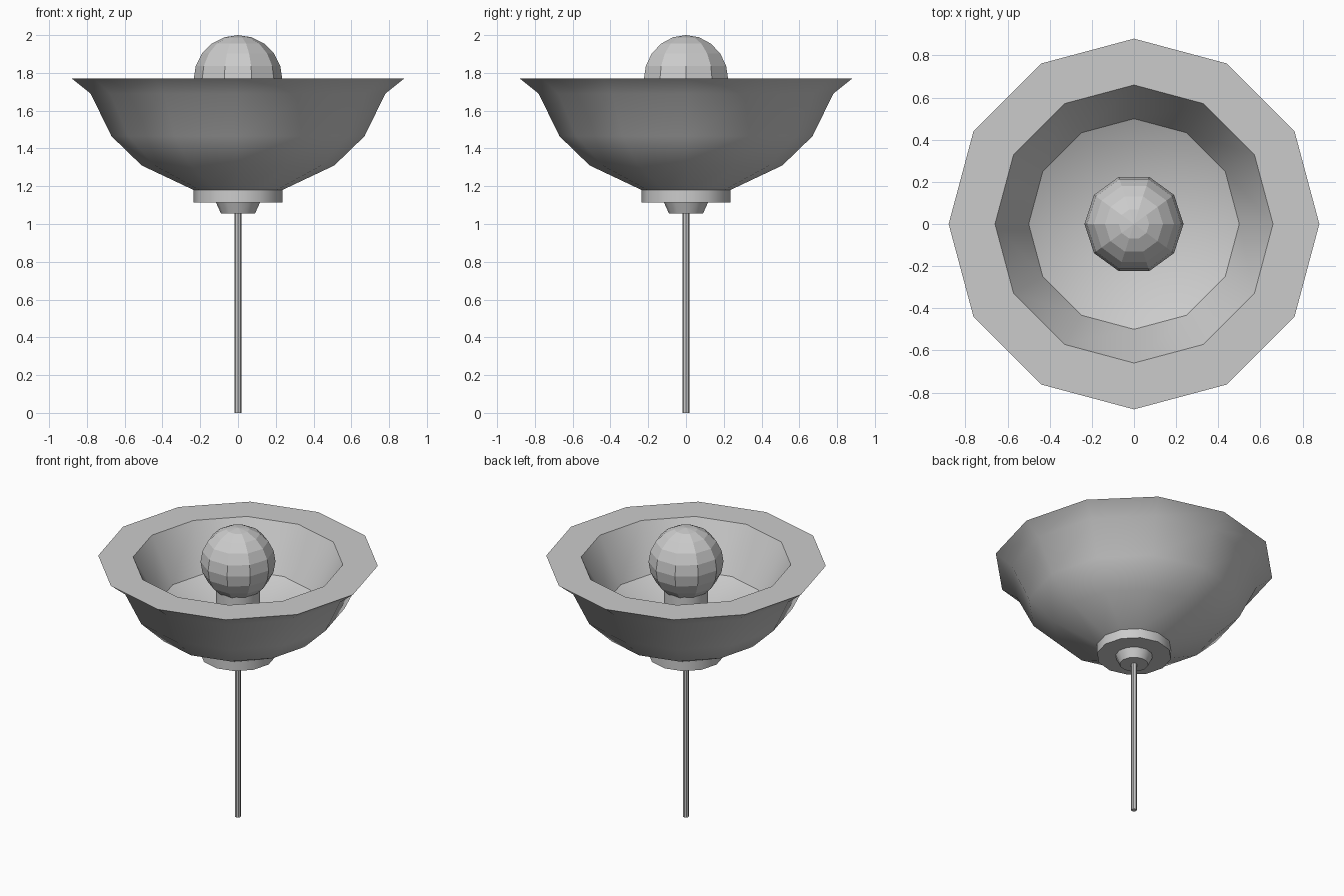
import bpy, bmesh, math

cube = bpy.data.objects.get("Cube")
if cube:
    bpy.data.objects.remove(cube, do_unlink=True)

grey = bpy.data.materials.new("plain_grey")
grey.use_nodes = True
grey.diffuse_color = (0.6, 0.6, 0.6, 1)
grey.node_tree.nodes["Principled BSDF"].inputs["Base Color"].default_value = (0.6, 0.6, 0.6, 1)


def lathe(name, profile, sides, smooth=30.5):
    """Spin an (r, z) profile, running from bottom axis outwards, about z."""
    bm = bmesh.new()
    rings = []
    for r, z in profile:
        if r == 0:
            rings.append([bm.verts.new((0, 0, z))] * sides)
        else:
            angles = [2 * math.pi * i / sides for i in range(sides)]
            rings.append([bm.verts.new((r * math.cos(a), r * math.sin(a), z)) for a in angles])
    for low, high in zip(rings, rings[1:]):
        for i in range(sides):
            j = (i + 1) % sides
            corners = dict.fromkeys((low[i], low[j], high[j], high[i]))
            bm.faces.new(list(corners))
    bmesh.ops.recalc_face_normals(bm, faces=bm.faces)
    mesh = bpy.data.meshes.new(name)
    bm.to_mesh(mesh)
    bm.free()
    mesh.materials.append(grey)
    obj = bpy.data.objects.new(name, mesh)
    bpy.context.collection.objects.link(obj)
    if smooth:
        bpy.ops.object.select_all(action='DESELECT')
        obj.select_set(True)
        bpy.context.view_layer.objects.active = obj
        bpy.ops.object.shade_smooth_by_angle(angle=math.radians(smooth))
    return obj


# Thick faceted bowl with foot, flat rim and hollow inside
lathe("bowl", [(0, 1.115), (0.235, 1.115), (0.235, 1.18), (0.51, 1.31), (0.67, 1.465),
               (0.78, 1.69), (0.88, 1.77), (0.66, 1.77), (0.5, 1.47), (0, 1.22)], 12)

# Tapered collar under the foot, and the thin pole
lathe("collar", [(0, 1.055), (0.09, 1.055), (0.117, 1.115), (0, 1.115)], 12)
lathe("pole", [(0, 0), (0.018, 0), (0.018, 1.06), (0, 1.06)], 8)

# Neck standing on the bowl floor, carrying the globe
lathe("neck", [(0, 1.2), (0.14, 1.2), (0.14, 1.6), (0, 1.6)], 12)
radius, steps = 0.235, 10
arc = [(radius * math.sin(math.pi * k / steps), 1.765 - radius * math.cos(math.pi * k / steps))
       for k in range(1, steps)]
lathe("globe", [(0, 1.53)] + arc + [(0, 2.0)], 10, smooth=0)
